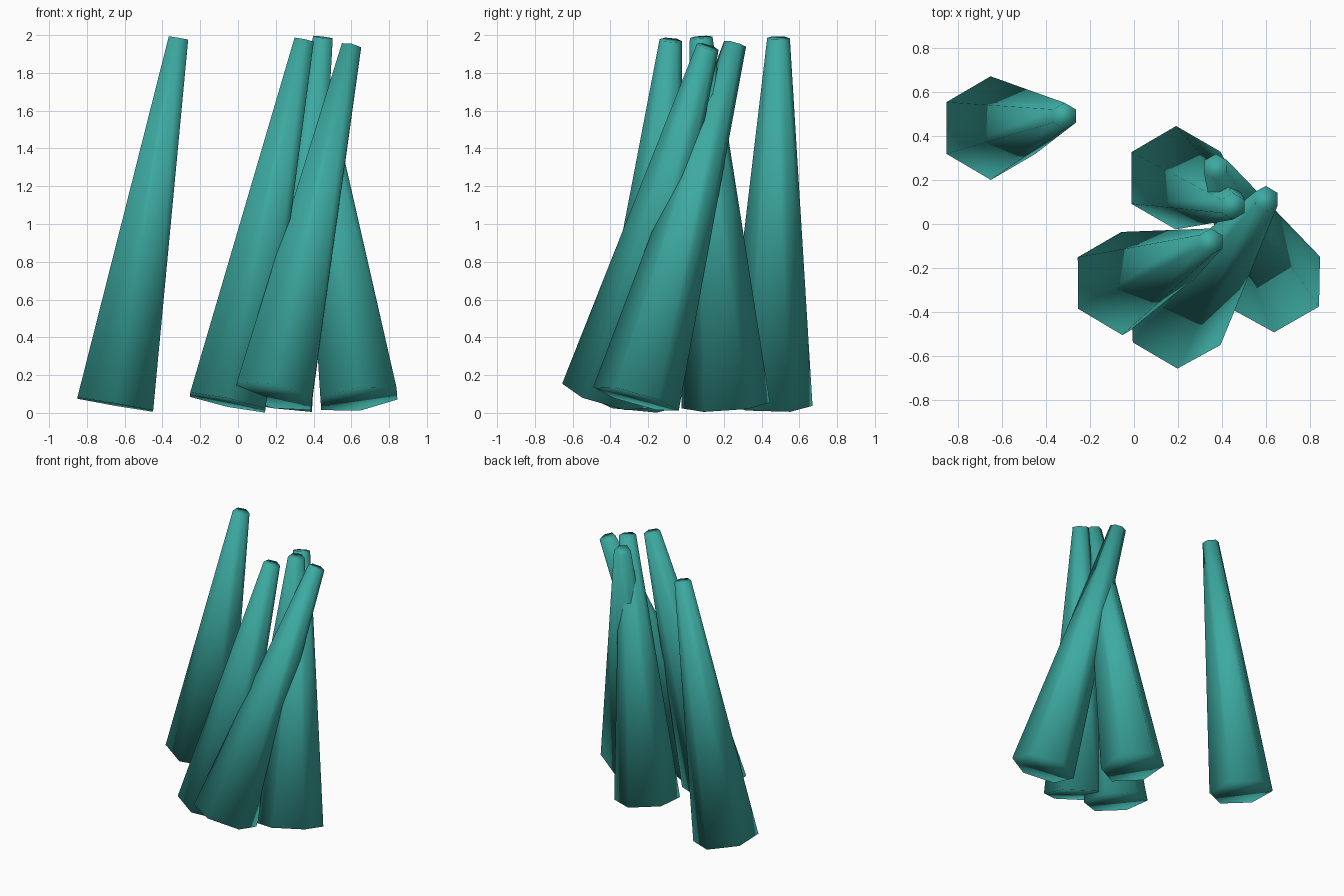
import bpy
from math import pi
from mathutils import Vector, Matrix

cube = bpy.data.objects.get("Cube")
if cube:
    bpy.data.objects.remove(cube, do_unlink=True)

teal = bpy.data.materials.new("teal")
teal.use_nodes = True
colour = (0.045, 0.40, 0.355, 1)
teal.diffuse_color = colour
teal.node_tree.nodes["Principled BSDF"].inputs["Base Color"].default_value = colour

LENGTH, MID_Z = 1.97, 1.014
BASE_R, TIP_R = 0.235, 0.06


def spike(name, base, tip):
    """Leaning six-sided tapered spike between two plan positions."""
    lean = Vector(tip) - Vector(base)
    rise = (LENGTH ** 2 - lean.length_squared) ** 0.5
    axis = Vector((lean.x, lean.y, rise))
    mid = (Vector(base) + Vector(tip)) / 2
    turn = Vector((0, 0, 1)).rotation_difference(axis).to_matrix().to_4x4()
    bpy.ops.mesh.primitive_cone_add(vertices=6, radius1=BASE_R, radius2=TIP_R,
                                    depth=LENGTH, end_fill_type='NGON')
    ob = bpy.context.object
    ob.name = name
    ob.matrix_world = Matrix.Translation((mid.x, mid.y, MID_Z)) @ turn
    ob.data.materials.append(teal)
    # smooth all over, including the end caps
    bpy.ops.object.shade_smooth()


# lone spike, then the leaning cluster of four
spike("lone_spike", (-0.65, 0.435), (-0.315, 0.49))
spike("back_spike", (0.19, 0.21), (0.45, 0.08))
spike("inner_spike", (-0.055, -0.27), (0.35, -0.08))
spike("front_spike", (0.19, -0.43), (0.60, 0.115))
spike("left_spike", (0.64, -0.265), (0.37, 0.26))
